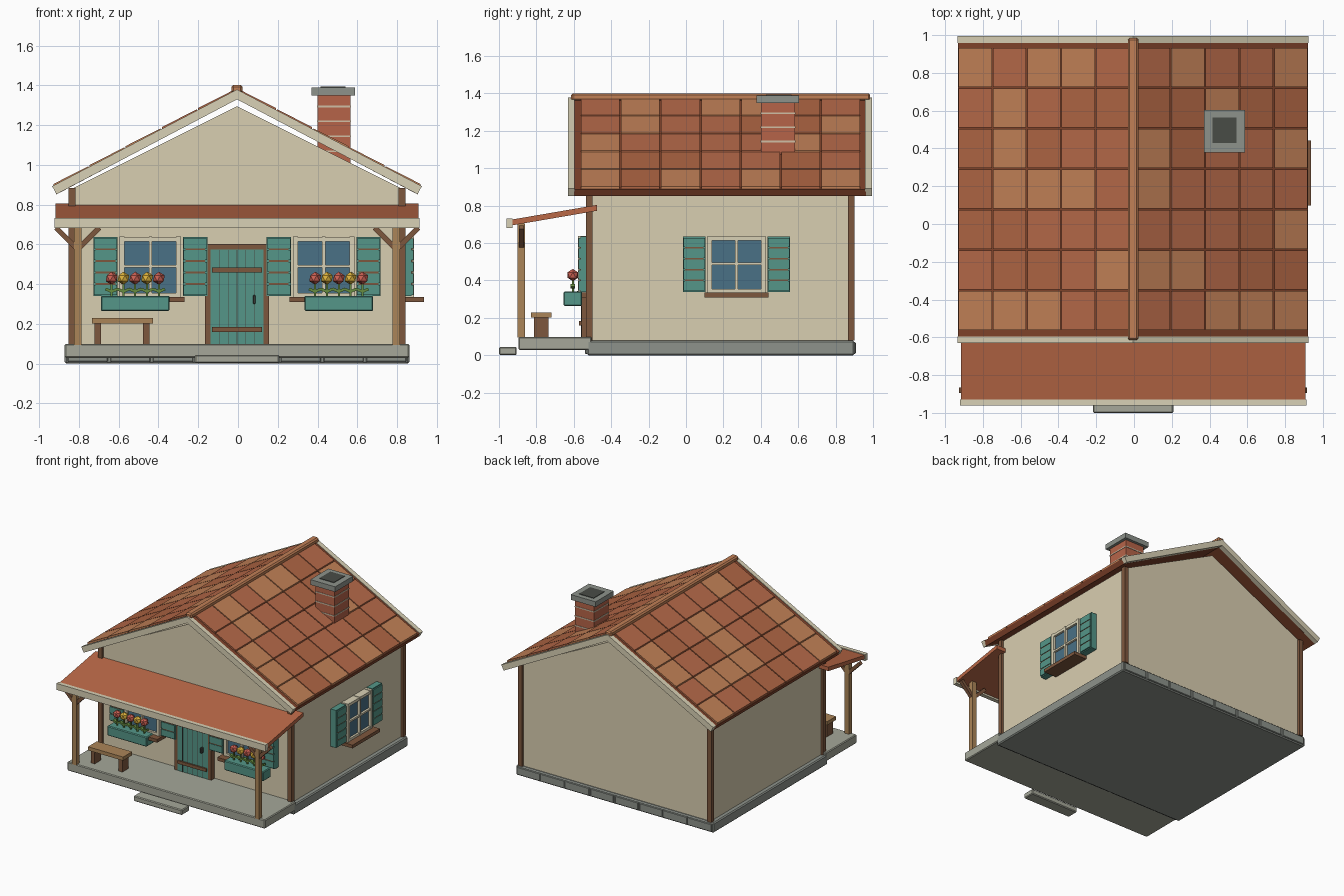
import bpy, bmesh, math, random
from mathutils import Matrix, Vector

if "Cube" in bpy.data.objects:
    bpy.data.objects.remove(bpy.data.objects["Cube"])
random.seed(4)


def mat(name, hexa):
    m = bpy.data.materials.new(name)
    rgb = [int(hexa[i:i + 2], 16) / 255 for i in (0, 2, 4)]
    m.diffuse_color = (*[c ** 2.2 for c in rgb], 1)
    m.use_nodes = True
    m.node_tree.nodes["Principled BSDF"].inputs["Base Color"].default_value = m.diffuse_color
    return m


WALL, TRIM = mat("plaster", "D8CDAF"), mat("cream_trim", "D8D0B4")
STONE, PALE = mat("stone", "8C918A"), mat("pale_stone", "A4A698")
DARK, WOOD = mat("dark_wood", "7D5840"), mat("light_wood", "AA8459")
TEAL, GLASS = mat("teal_paint", "559587"), mat("glass", "4B7085")
UNDER, PORCH = mat("roof_under", "80452F"), mat("porch_tile", "B86848")
TILES = [mat("tile_a", "B4694A"), mat("tile_b", "AD6545"), mat("tile_c", "C07F57")]
BRICK, MORTAR, BLACK = mat("brick", "B5644A"), mat("mortar", "D0BFA5"), mat("soot", "4A4D48")
RED, YELLOW, GREEN = mat("red_petal", "CC6154"), mat("yellow_petal", "DDB23F"), mat("leaf", "668B42")
I = Matrix.Identity(4)


def finish(name, bm, m, bevel=0):
    bmesh.ops.recalc_face_normals(bm, faces=bm.faces)
    me = bpy.data.meshes.new(name)
    bm.to_mesh(me)
    bm.free()
    me.materials.append(m)
    ob = bpy.data.objects.new(name, me)
    bpy.context.collection.objects.link(ob)
    if bevel:
        b = ob.modifiers.new("bevel", 'BEVEL')
        b.width, b.segments = bevel, 1
    return ob


def box(name, x, y, z, m, M=I, bevel=0):
    """Box from (min, max) ranges, placed with M."""
    bm = bmesh.new()
    c = Vector([(a + b) / 2 for a, b in (x, y, z)])
    s = [b - a for a, b in (x, y, z)]
    bmesh.ops.create_cube(bm, size=1, matrix=M @ Matrix.Translation(c) @ Matrix.Diagonal((*s, 1)))
    return finish(name, bm, m, bevel)


def prism(name, pts, lo, hi, m, axis='Y'):
    """Closed profile extruded along Y (points are x,z) or X (points are y,z)."""
    bm = bmesh.new()
    place = (lambda p, d: (p[0], d, p[1])) if axis == 'Y' else (lambda p, d: (d, p[0], p[1]))
    f = bm.faces.new([bm.verts.new(place(p, lo)) for p in pts])
    r = bmesh.ops.extrude_face_region(bm, geom=[f])
    d = Vector(place((0, 0), hi - lo))
    bmesh.ops.translate(bm, vec=d, verts=[v for v in r["geom"] if isinstance(v, bmesh.types.BMVert)])
    return finish(name, bm, m)


def mirrored(pts):
    return pts + [(-x, z) for x, z in reversed(pts) if x]


# foundation, porch floor and step
box("foundation", (-.867, .867), (-.53, .9), (.006, .085), STONE, bevel=.008)
for y in (-.533, .9):
    for i in range(8):
        x = -.858 + i * .2145
        box("foundation_stone", (x + .006, x + .208), (y - .008, y + .008), (.014, .076), STONE, bevel=.004)
box("porch_floor", (-.867, .867), (-.895, -.505), (.035, .105), PALE, bevel=.006)
box("front_step", (-.213, .213), (-1, -.905), (.008, .05), PALE, bevel=.006)

# walls with gables, corner posts
prism("walls", mirrored([(.83, .08), (.83, .885)]) [:2] + [(0, 1.3), (-.83, .885), (-.83, .08)], -.517, .883, WALL)
for x in (-.83, .83):
    for y in (-.517, .883):
        box("corner_post", (x - .018, x + .018), (y - .018, y + .018), (.085, .888), DARK)

# main roof: slab, barge boards, tiles, ridge
slab = [(0, 1.38), (.927, .893), (.908, .857), (0, 1.337)]
prism("roof_slab", [slab[0], slab[1], slab[2], slab[3], (-.908, .857), (-.927, .893)], -.6, .962, UNDER)
for y0, y1 in ((-.63, -.595), (.957, .995)):
    prism("barge_board", [(0, 1.385), (.93, .898), (.908, .858), (0, 1.335), (-.908, .858), (-.93, .898)], y0, y1, TRIM)
K = .5247
for side in (-1, 1):
    for r in range(5):
        a, b = .02 + r * .182, .02 + r * .182 + .176
        top = 1.391
        pts = [(side * a, top - K * a), (side * b, top + .003 - K * b),
               (side * b, top - .014 - K * b), (side * a, top - .014 - K * a)]
        for c in range(7):
            y = -.565 + c * .2143
            prism("roof_tile", pts, y + .004, y + .21, random.choice(TILES + TILES[:1]))
box("ridge_cap", (-.028, .028), (-.615, .985), (1.367, 1.407), TILES[2], bevel=.01)

# chimney
box("chimney", (.405, .57), (.4, .582), (.98, 1.36), BRICK)
for z in (1.07, 1.145, 1.22, 1.295):
    box("mortar_band", (.402, .573), (.397, .585), (z, z + .009), MORTAR)
box("chimney_cap", (.375, .593), (.378, .604), (1.355, 1.396), STONE)
box("flue", (.42, .547), (.428, .565), (1.36, 1.4), BLACK)

# porch roof, posts and braces
prism("porch_roof", [(-.475, .81), (-.935, .731), (-.935, .7), (-.475, .779)], -.912, .912, PORCH, 'X')
box("porch_fascia", (-.917, .917), (-.96, -.928), (.687, .738), TRIM)
for s in (-1, 1):
    box("porch_post", (s * .802 - .019, s * .802 + .019), (-.9, -.862), (.1, .712), WOOD)
    for d in (-1, 1):
        M = Matrix.Translation((s * .802 + d * .06, -.88, .64)) @ Matrix.Rotation(d * math.radians(45), 4, 'Y')
        box("porch_brace", (-.013, .013), (-.014, .014), (-.07, .07), DARK, M)

# door
box("door", (-.133, .133), (-.56, -.51), (.1, .58), TEAL)
for x in (-.089, -.044, 0, .044, .089):
    box("door_plank_gap", (x - .002, x + .002), (-.562, -.55), (.105, .578), BLACK)
for z in (.165, .465):
    box("door_batten", (-.125, .125), (-.572, -.555), (z, z + .025), DARK)
box("door_handle", (.08, .094), (-.585, -.555), (.305, .35), BLACK, bevel=.004)
for s in (-1, 1):
    box("door_jamb", (s * .148 - .014, s * .148 + .014), (-.56, -.51), (.1, .607), DARK)
box("door_lintel", (-.162, .162), (-.56, -.51), (.58, .607), DARK)


# windows with frame, sill and shutters
def window(M):
    box("window_glass", (-.14, .14), (-.04, .01), (.35, .635), GLASS, M)
    for x, w in ((-.142, .012), (0, .008), (.142, .012)):
        box("window_upright", (x - w, x + w), (-.06, 0), (.34, .645), TRIM, M)
    for z, w in ((.35, .01), (.495, .007), (.63, .011)):
        box("window_rail", (-.145, .145), (-.057, 0), (z - w, z + w), TRIM, M)
    box("window_sill", (-.172, .172), (-.112, 0), (.315, .341), DARK, M)
    for x in (-.226, .226):
        box("shutter", (x - .061, x + .061), (-.048, 0), (.345, .642), TEAL, M)
        for i in range(5):
            z = .352 + i * .058
            box("shutter_slat", (x - .058, x + .058), (-.057, -.045), (z, z + .05), TEAL, M)
        for i in range(4):
            z = .402 + i * .058
            box("shutter_gap", (x - .05, x + .05), (-.053, -.045), (z, z + .008), DARK, M)


for x in (-.436, .436):
    window(Matrix.Translation((x, -.517, 0)))
window(Matrix.Translation((.83, .27, 0)) @ Matrix.Rotation(math.pi / 2, 4, 'Z'))

# flower boxes
for cx in (-.512, .512):
    box("flower_box", (cx - .173, cx + .173), (-.655, -.555), (.27, .347), TEAL, bevel=.006)
    for i in range(5):
        x = cx + (i - 2) * .0595
        box("flower_stem", (x - .005, x + .005), (-.61, -.6), (.34, .42), GREEN)
        for d in (-1, 1):
            M = Matrix.Translation((x + d * .016, -.605, .375)) @ Matrix.Rotation(-d * .4, 4, 'Y')
            box("flower_leaf", (-.016, .016), (-.012, .012), (-.007, .007), GREEN, M)
        bm = bmesh.new()
        bmesh.ops.create_icosphere(bm, subdivisions=1, radius=.033, matrix=Matrix.Translation((x, -.605, .435)))
        finish("flower", bm, (RED, YELLOW)[i % 2])

# bench
box("bench_seat", (-.73, -.422), (-.83, -.718), (.207, .236), WOOD)
for x in (-.7, -.457):
    box("bench_leg", (x - .016, x + .016), (-.812, -.735), (.1, .21), DARK)

# settle the whole model into its frame
for ob in bpy.context.collection.objects:
    ob.location += Vector((-.005, 0, -.006))
